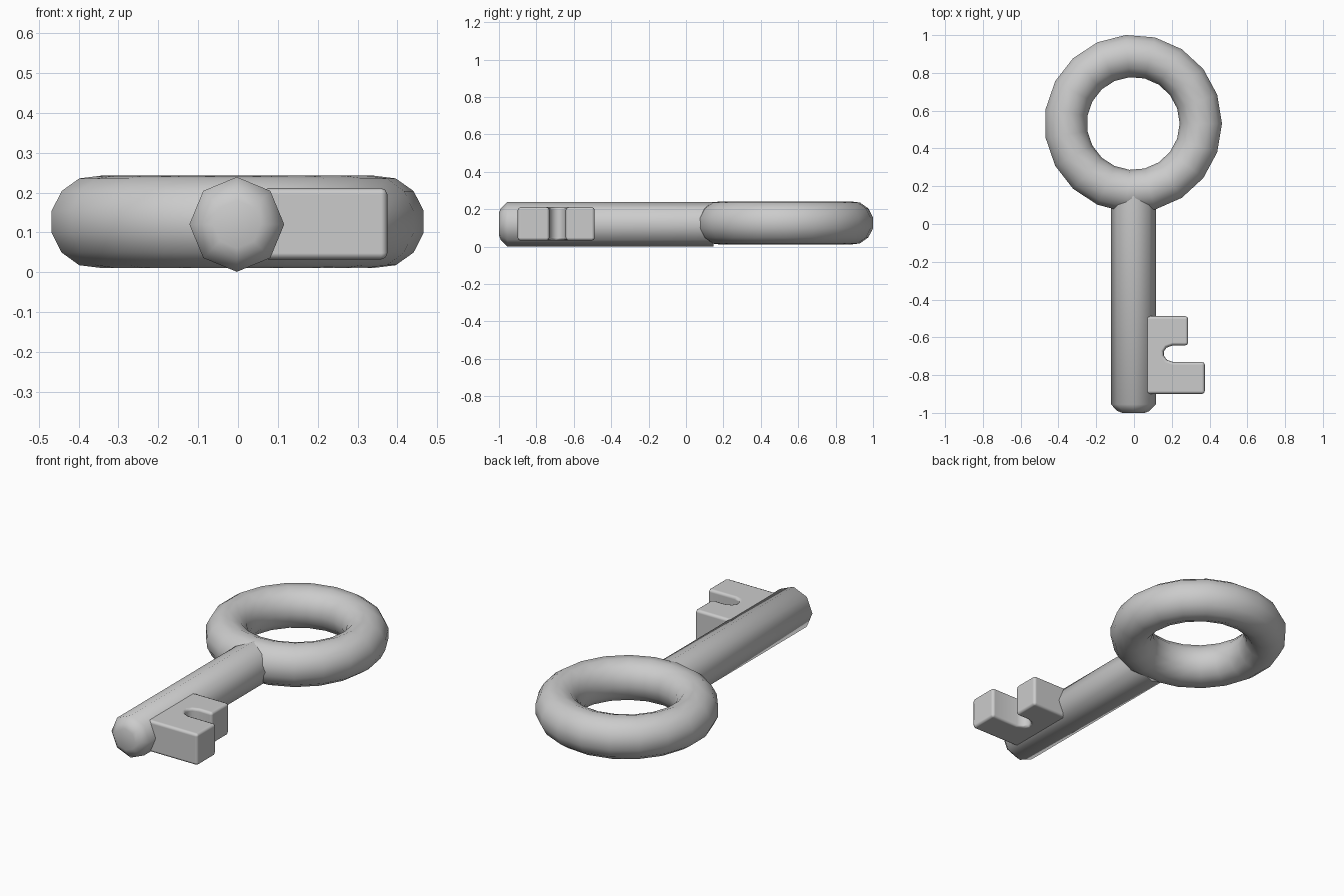
import bpy
import bmesh
from math import cos, sin, pi

if "Cube" in bpy.data.objects:
    bpy.data.objects.remove(bpy.data.objects["Cube"])


def make_object(name, bm):
    bmesh.ops.recalc_face_normals(bm, faces=bm.faces[:])
    for f in bm.faces:
        f.smooth = True
    me = bpy.data.meshes.new(name)
    bm.to_mesh(me)
    bm.free()
    ob = bpy.data.objects.new(name, me)
    bpy.context.collection.objects.link(ob)
    return ob


def skin(bm, rings, closed=False):
    # joins consecutive vertex rings with quads
    n = len(rings)
    for i in range(n if closed else n - 1):
        a, b = rings[i], rings[(i + 1) % n]
        for j in range(len(a)):
            k = (j + 1) % len(a)
            bm.faces.new((a[j], a[k], b[k], b[j]))


# ring handle: 19 x 13 torus
bm = bmesh.new()
MAJOR, MINOR = 0.3596, 0.1137
rings = []
for i in range(19):
    a = 2 * pi * i / 19
    ring = []
    for j in range(13):
        t = 2 * pi * (j + 0.5) / 13
        r = MAJOR + MINOR * cos(t)
        ring.append(bm.verts.new((-0.004 + r * cos(a), 0.532 + r * sin(a),
                                  0.1265 + 0.1165 * sin(t))))
    rings.append(ring)
skin(bm, rings, closed=True)
make_object("ring_handle", bm)

# eight-sided shaft with a chamfered tip
bm = bmesh.new()
rings = []
for y, r in ((-1.0, 0.06), (-0.99, 0.085), (-0.955, 0.119), (0.147, 0.119)):
    rings.append([bm.verts.new((-0.003 + r * cos(k * pi / 4), y,
                                0.12 + r * sin(k * pi / 4))) for k in range(8)])
skin(bm, rings)
bm.faces.new(rings[0])
bm.faces.new(rings[-1])
shaft = make_object("shaft", bm)
shaft.data.polygons[-1].use_smooth = False

# toothed bit with a rounded notch
outline = [(0.06, -0.90), (0.375, -0.90), (0.375, -0.73), (0.205, -0.73),
           (0.172, -0.718), (0.158, -0.695), (0.158, -0.675), (0.172, -0.655),
           (0.205, -0.643), (0.287, -0.643), (0.287, -0.488), (0.06, -0.488)]
bm = bmesh.new()
base = bm.faces.new([bm.verts.new((x, y, 0.032)) for x, y in outline])
ext = bmesh.ops.extrude_face_region(bm, geom=[base])
for v in ext["geom"]:
    if isinstance(v, bmesh.types.BMVert):
        v.co.z = 0.211
bit = make_object("key_bit", bm)
mod = bit.modifiers.new("soft_edges", 'BEVEL')
mod.width = 0.016
mod.segments = 2
mod.limit_method = 'ANGLE'
mod.angle_limit = pi / 3
mod.harden_normals = True
